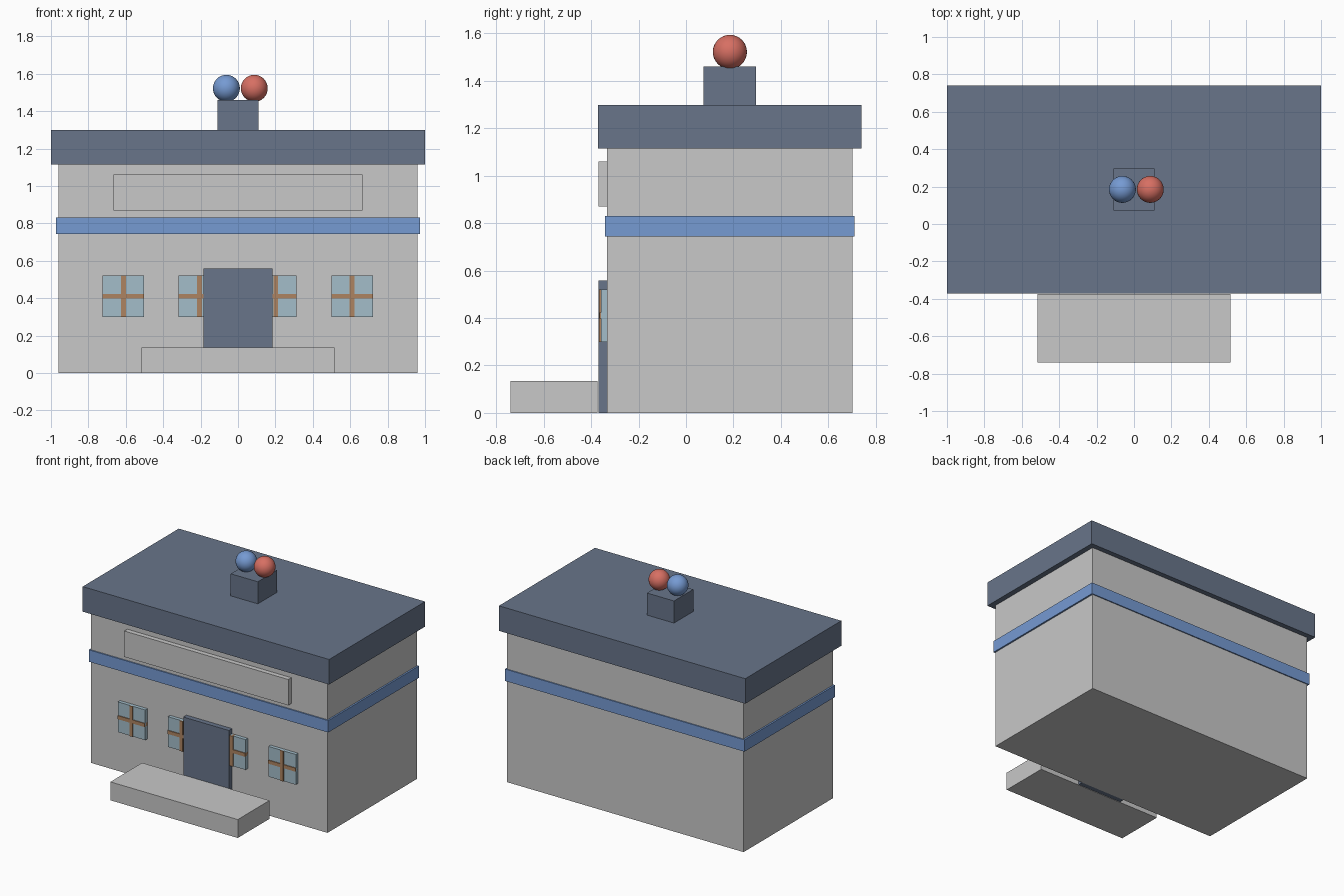
import bpy

cube = bpy.data.objects.get("Cube")
if cube:
    bpy.data.objects.remove(cube, do_unlink=True)


def material(name, rgb):
    mat = bpy.data.materials.new(name)
    mat.use_nodes = True
    color = (*rgb, 1)
    mat.diffuse_color = color
    mat.node_tree.nodes["Principled BSDF"].inputs["Base Color"].default_value = color
    return mat


stone = material("light grey", (0.58, 0.58, 0.58))
slate = material("slate blue", (0.138, 0.178, 0.255))
blue = material("blue", (0.18, 0.325, 0.65))
red = material("red", (0.68, 0.16, 0.125))
glass = material("pale glass", (0.37, 0.51, 0.59))
wood = material("brown wood", (0.42, 0.23, 0.12))


def box(name, x, y, z, mat):
    """Box spanning the (low, high) ranges on each axis."""
    spans = (x, y, z)
    bpy.ops.mesh.primitive_cube_add(size=1, location=[(a + b) / 2 for a, b in spans])
    obj = bpy.context.object
    obj.name = name
    obj.scale = [b - a for a, b in spans]
    bpy.ops.object.transform_apply(location=False, rotation=False, scale=True)
    obj.data.materials.append(mat)
    return obj


def ball(name, x, mat):
    bpy.ops.mesh.primitive_uv_sphere_add(segments=32, ring_count=16, radius=0.072,
                                         location=(x, 0.185, 1.522))
    obj = bpy.context.object
    obj.name = name
    obj.data.materials.append(mat)
    bpy.ops.object.shade_smooth()


# Building body, stripe and roof
WALL = -0.333
box("walls", (-0.96, 0.96), (WALL, 0.703), (0, 1.13), stone)
box("stripe_band", (-0.972, 0.972), (-0.342, 0.711), (0.743, 0.83), blue)
box("roof_slab", (-1, 1), (-0.372, 0.741), (1.114, 1.298), slate)

# Front details
box("sign_board", (-0.666, 0.666), (-0.368, WALL), (0.87, 1.06), stone)
box("door", (-0.185, 0.185), (-0.37, WALL), (0, 0.558), slate)
box("front_step", (-0.517, 0.517), (-0.741, -0.374), (0, 0.135), stone)

# Windows with crossed bars
HALF, BAR, MID = 0.111, 0.013, 0.41
for i, x in enumerate((-0.613, -0.206, 0.202, 0.61)):
    box(f"window_pane_{i}", (x - HALF, x + HALF), (-0.359, WALL), (MID - HALF, MID + HALF), glass)
    box(f"window_upright_{i}", (x - BAR, x + BAR), (-0.366, WALL), (MID - HALF, MID + HALF), wood)
    box(f"window_crossbar_{i}", (x - HALF, x + HALF), (-0.365, WALL), (MID - BAR, MID + BAR), wood)

# Rooftop beacon
box("beacon_base", (-0.11, 0.11), (0.073, 0.296), (1.29, 1.46), slate)
ball("blue_light", -0.062, blue)
ball("red_light", 0.087, red)
